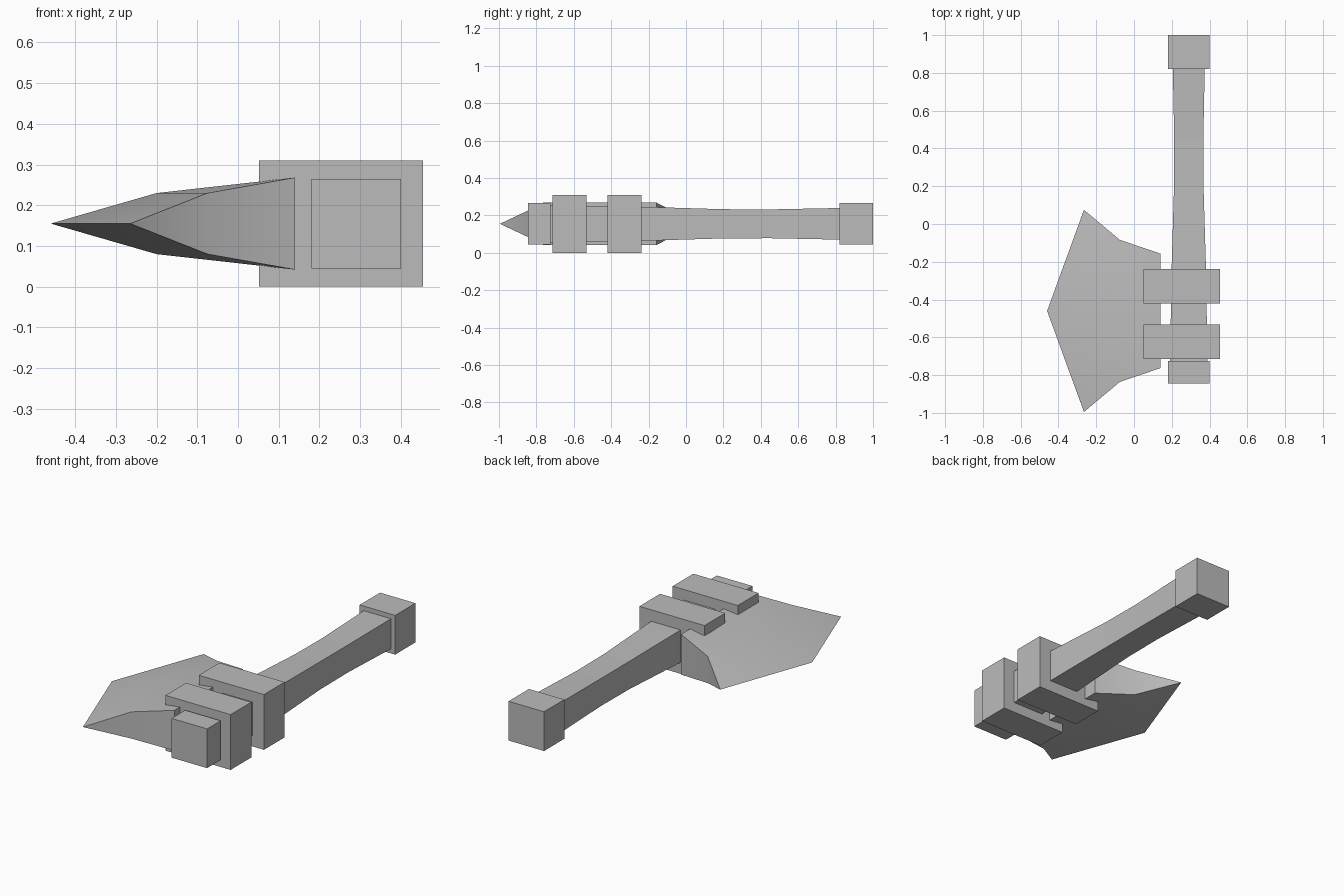
import bpy, bmesh, math

cube = bpy.data.objects.get("Cube")
if cube:
    bpy.data.objects.remove(cube)

GREY = (0.5, 0.5, 0.5, 1)
mat = bpy.data.materials.new("plain grey")
mat.use_nodes = True
mat.diffuse_color = GREY
mat.node_tree.nodes["Principled BSDF"].inputs["Base Color"].default_value = GREY

MID_Z = 0.155     # centre plane of the whole axe
SHAFT_X = 0.29    # handle axis
BLADE_Y = -0.46   # blade centre line


def finish(name, bm):
    bmesh.ops.recalc_face_normals(bm, faces=bm.faces)
    mesh = bpy.data.meshes.new(name)
    bm.to_mesh(mesh)
    bm.free()
    mesh.materials.append(mat)
    obj = bpy.data.objects.new(name, mesh)
    bpy.context.collection.objects.link(obj)
    return obj


def loft(name, sections, cx=SHAFT_X):
    """Rectangular sections (y, half width, half height) joined along y."""
    bm = bmesh.new()
    rings = [[bm.verts.new((cx + sx * w, y, MID_Z + sz * h))
              for sx, sz in ((-1, -1), (1, -1), (1, 1), (-1, 1))]
             for y, w, h in sections]
    for a, b in zip(rings, rings[1:]):
        for i in range(4):
            j = (i + 1) % 4
            bm.faces.new((a[i], a[j], b[j], b[i]))
    bm.faces.new(rings[0])
    bm.faces.new(rings[-1])
    return finish(name, bm)


# Handle, narrowest in the middle, with a block at each end
loft("handle", [(-0.75, 0.1, 0.1), (-0.2, 0.09, 0.09), (0.2, 0.078, 0.078),
                (0.45, 0.077, 0.077), (0.85, 0.085, 0.085)])
loft("head_block", [(-0.845, 0.11, 0.11), (-0.725, 0.11, 0.11)])
loft("pommel", [(0.82, 0.11, 0.11), (1.0, 0.11, 0.11)])

# Two bands clamping the blade to the handle
for name, y in (("front_band", -0.715), ("rear_band", -0.42)):
    loft(name, [(y, 0.202, 0.155), (y + 0.183, 0.202, 0.155)], 0.253)

# Blade: rows from the socket to the cutting edge
# (x at centre, x at ends, half length, half thickness)
ROWS = [(0.14, 0.14, 0.303, 0.113), (-0.2, -0.075, 0.376, 0.075),
        (-0.46, -0.265, 0.535, 0)]
bm = bmesh.new()
sides = []
for s in (1, -1):
    grid = [[bm.verts.new((xc if t == 0 else xe, BLADE_Y + t * half,
                           MID_Z + s * thick)) for t in (-1, 0, 1)]
            for xc, xe, half, thick in ROWS]
    for a, b in zip(grid, grid[1:]):
        for i in (0, 1):
            bm.faces.new((a[i], a[i + 1], b[i + 1], b[i]))
    sides.append(grid)
top, bottom = sides
for i in (0, 1):
    bm.faces.new((top[0][i], top[0][i + 1], bottom[0][i + 1], bottom[0][i]))
for e in (0, 2):
    bm.faces.new((top[0][e], top[1][e], bottom[1][e], bottom[0][e]))
    bm.faces.new((top[1][e], top[2][e], bottom[2][e], bottom[1][e]))
bmesh.ops.remove_doubles(bm, verts=bm.verts, dist=0.0005)
blade = finish("blade", bm)
bpy.ops.object.select_all(action='DESELECT')
blade.select_set(True)
bpy.context.view_layer.objects.active = blade
bpy.ops.object.shade_smooth_by_angle(angle=math.radians(35))
